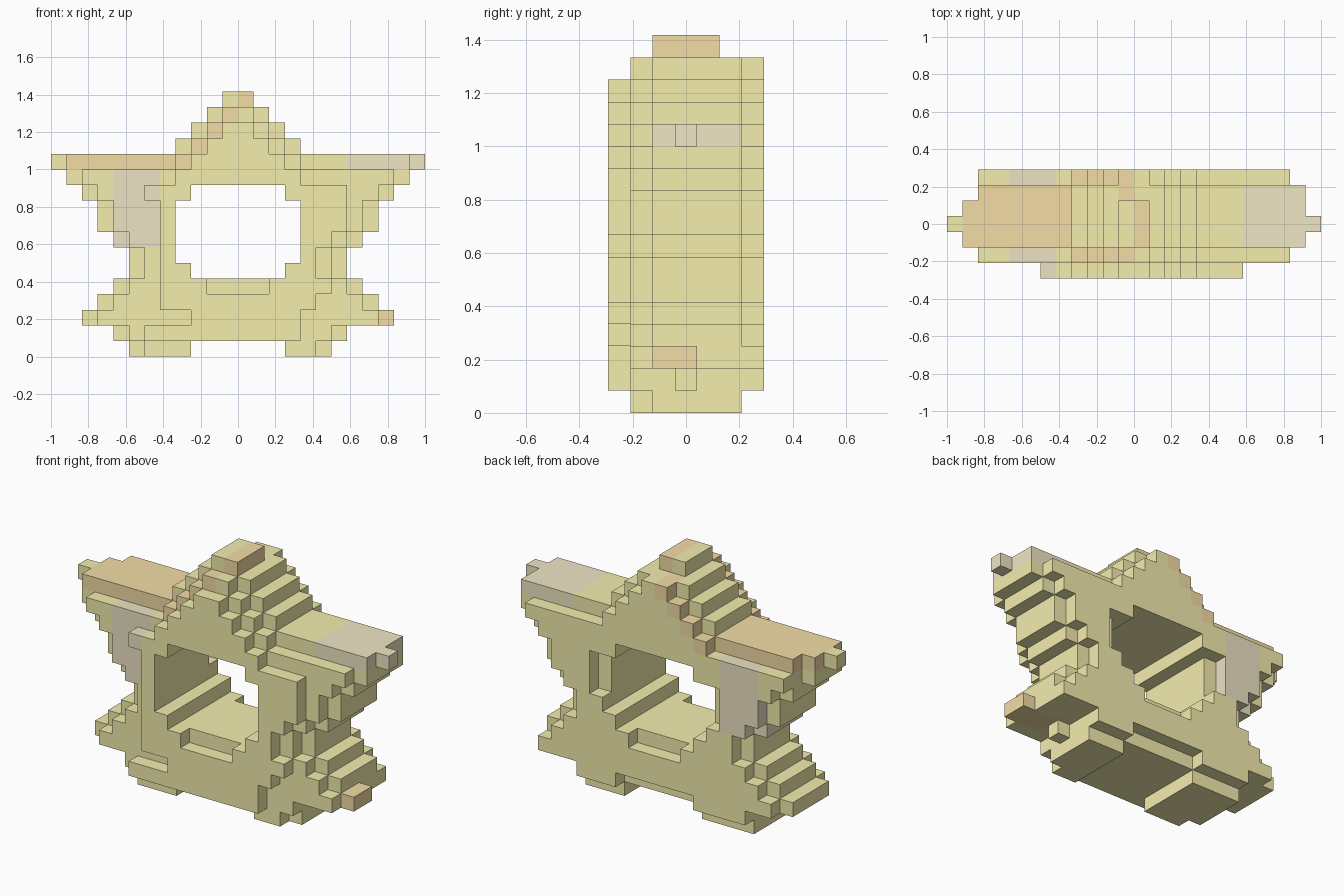
import bpy, bmesh
from mathutils import Vector

if "Cube" in bpy.data.objects:
    bpy.data.objects.remove(bpy.data.objects["Cube"])

U = 1 / 12  # block size

# star outline per row, bottom to top, in blocks: (left edge, right edge)
OUTER = [(-7, 6), (-8, 7), (-10, 10), (-9, 9), (-8, 8), (-7, 7), (-7, 7), (-8, 8), (-9, 9),
         (-9, 9), (-10, 10), (-11, 11), (-12, 12), (-4, 4), (-3, 3), (-2, 2), (-1, 1)]
# half width of the opening per row
HOLE = {0: 3, 5: 3, 6: 4, 7: 4, 8: 4, 9: 4, 10: 3}
# narrower front layer, rows 1 to 14
FRONT = [(-6, 4), (-3, 4), (-5, 5), (-5, 6), (-5, 5), (-5, 5), (-5, 6), (-5, 7),
         (-5, 7), (-6, 7), (-4, 4), (-3, 3), (-2, 2), (-1, 1)]


def limits(layer, row):
    """Left edge, right edge and opening of one row in one depth layer."""
    left, right = OUTER[row]
    hole = HOLE.get(row, 0)
    if layer == -3:
        if not 1 <= row <= 14:
            return None
        left, right = FRONT[row - 1]
    elif layer in (-2, 3):
        if row == 16 or (layer == 3 and row == 0):
            return None
        if row == 12:
            left, right = -4, 4  # arm tops are one block lower here
        else:
            left, right = left + 1, right - 1
        if layer == 3 and row == 1:
            hole = 3  # notch between the feet at the back
        if layer == 3 and 7 <= row <= 9:
            hole = 5  # opening is wider at the back
    else:
        if row == 16 and layer == 2:
            return None
        if row in (1, 12) and layer != 0:
            left, right = left + 1, right - 1
        if row in (11, 12) and layer == 2:
            left = -10
        if row == 2 and layer > 0:
            right = 9
    if row == 4 and layer in (-3, 3):
        hole = 2  # sill drops at the front and back faces
    return left, right, hole


cells = set()
for layer in range(-3, 4):
    for row in range(17):
        lim = limits(layer, row)
        if lim:
            left, right, hole = lim
            cells |= {(x, layer, row) for x in range(left, right)
                      if not -hole <= x < hole}


def part_of(cell):
    x, y, z = cell
    if z == 12 and -11 <= x < -3:
        return "left_arm_top"
    if (z == 2 and x >= 7 and -1 <= y < 1) or (z > 12 and x == z - 16):
        return "orange_blocks"
    if z == 12 and x >= 7:
        return "right_arm_tip"
    if -8 <= x < -5 and 6 < z < 12:
        return "left_arm_side"
    return "star_frame"


COLOURS = {
    "star_frame": (0.90, 0.85, 0.42, 1), "left_arm_top": (0.90, 0.72, 0.38, 1),
    "orange_blocks": (0.90, 0.72, 0.38, 1), "right_arm_tip": (0.87, 0.80, 0.56, 1),
    "left_arm_side": (0.84, 0.77, 0.55, 1),
}


def build(name, colour):
    """Make the exposed block faces of one part."""
    bm = bmesh.new()
    for cell in cells:
        if part_of(cell) != name:
            continue
        centre = Vector((cell[0] + 0.5, cell[1], cell[2] + 0.5))
        for axis in range(3):
            for sign in (-1, 1):
                near = list(cell)
                near[axis] += sign
                if tuple(near) in cells:
                    continue
                n, u, v = Vector(), Vector(), Vector()
                n[axis], u[(axis + 1) % 3], v[(axis + 2) % 3] = sign / 2, sign / 2, 0.5
                corners = [centre + n + a * u + b * v
                           for a, b in ((-1, -1), (1, -1), (1, 1), (-1, 1))]
                bm.faces.new([bm.verts.new(c * U) for c in corners])
    bmesh.ops.remove_doubles(bm, verts=bm.verts, dist=0.001)
    # merge flat neighbours into larger faces
    bmesh.ops.dissolve_limit(bm, angle_limit=0.01, verts=bm.verts, edges=bm.edges)
    mesh = bpy.data.meshes.new(name)
    bm.to_mesh(mesh)
    bm.free()
    mat = bpy.data.materials.new(name + "_colour")
    mat.diffuse_color = colour
    mat.use_nodes = True
    mat.node_tree.nodes["Principled BSDF"].inputs["Base Color"].default_value = mat.diffuse_color
    mesh.materials.append(mat)
    bpy.context.collection.objects.link(bpy.data.objects.new(name, mesh))


for part, colour in COLOURS.items():
    build(part, colour)
